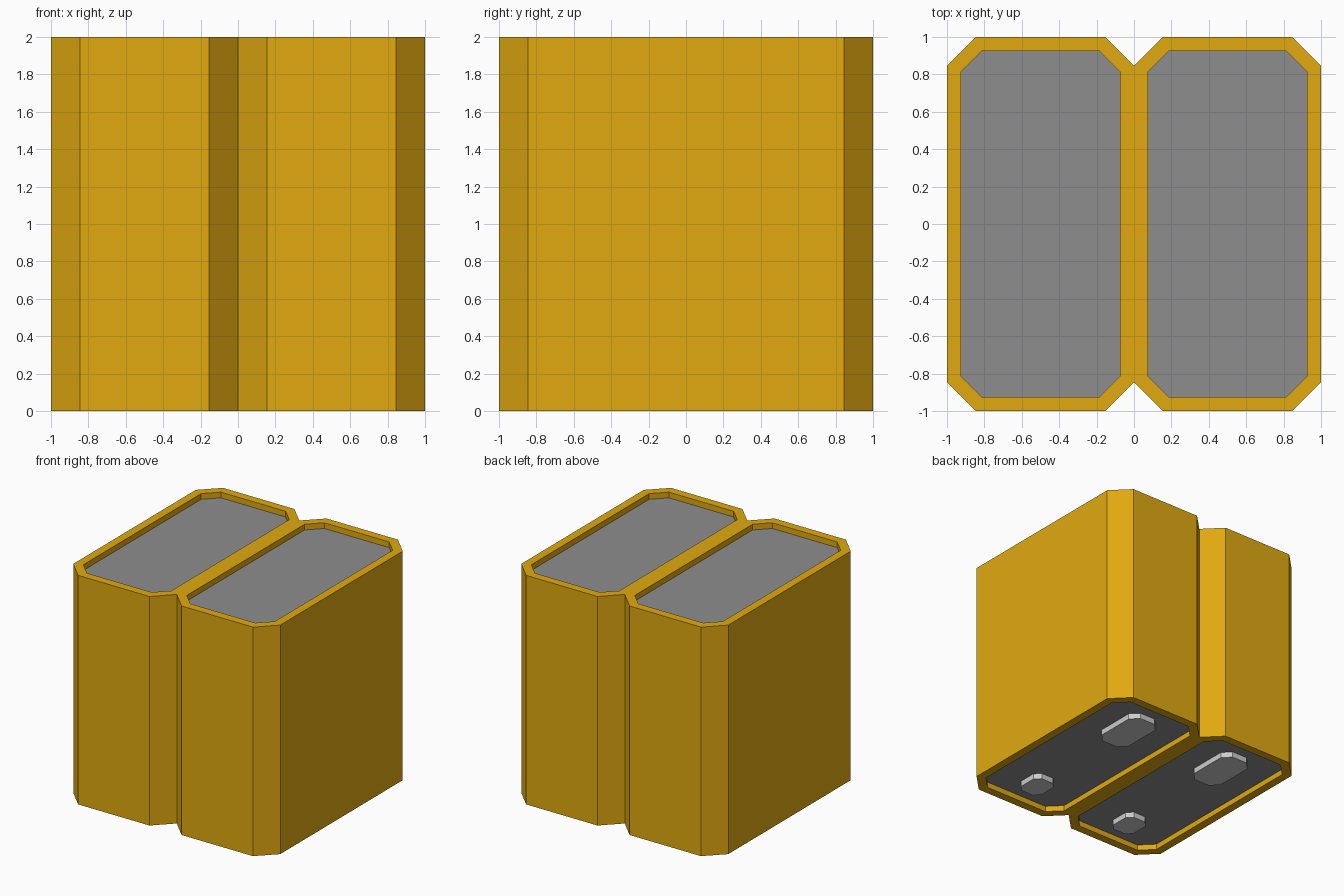
import bpy, bmesh

if "Cube" in bpy.data.objects:
    bpy.data.objects.remove(bpy.data.objects["Cube"])


def octagon(cx, cy, a, b, c):
    """Rectangle of half-size a, b with corners cut by c, counter-clockwise."""
    pts = [(a, -b + c), (a, b - c), (a - c, b), (-a + c, b),
           (-a, b - c), (-a, -b + c), (-a + c, -b), (a - c, -b)]
    return [(cx + x, cy + y) for x, y in pts]


def loft(name, rings, mat=None, caps=False, open_centre=False):
    """Skin a stack of (outline, z) rings, then mirror across x."""
    bm = bmesh.new()
    loops = [[bm.verts.new((x, y, z)) for x, y in pts] for pts, z in rings]
    for lo, hi in zip(loops, loops[1:]):
        for i in range(8):
            j = (i + 1) % 8
            quad = (lo[i], lo[j], hi[j], hi[i])
            # the two cells share a wall at x = 0, so leave it open there
            if open_centre and all(abs(v.co.x) < 1e-5 for v in quad):
                continue
            bm.faces.new(quad)
    if caps:
        bm.faces.new(loops[0][::-1])
        bm.faces.new(loops[-1])
    bmesh.ops.recalc_face_normals(bm, faces=bm.faces) if caps else None
    me = bpy.data.meshes.new(name)
    bm.to_mesh(me)
    bm.free()
    ob = bpy.data.objects.new(name, me)
    bpy.context.collection.objects.link(ob)
    if mat:
        me.materials.append(mat)
    mod = ob.modifiers.new("mirror", 'MIRROR')
    mod.use_clip = True
    return ob


def material(name, rgb):
    m = bpy.data.materials.new(name)
    m.diffuse_color = (*rgb, 1)
    m.use_nodes = True
    m.node_tree.nodes["Principled BSDF"].inputs["Base Color"].default_value = m.diffuse_color
    return m


yellow = material("yellow_plastic", (0.75, 0.4, 0.005))
grey = material("grey_metal", (0.27, 0.27, 0.27))

outer = octagon(0.5, 0, 0.5, 1.0, 0.155)
inner = octagon(0.5, 0, 0.425, 0.925, 0.112)
R = 0.05  # recess depth at both ends

# Casing: outer walls, rims and the short recess walls
loft("casing", [(inner, R), (inner, 0), (outer, 0),
                (outer, 2), (inner, 2), (inner, 2 - R)], yellow, open_centre=True)

# Cell cores filling the casing, recessed at top and bottom
loft("cell_core", [(inner, R), (inner, 2 - R)], grey, caps=True)

# Contacts under each cell
for name, y, a, b, c in (("large_contact", 0.525, 0.145, 0.245, 0.07),
                         ("small_contact", -0.655, 0.11, 0.13, 0.05)):
    pad = octagon(0.5, y, a, b, c)
    loft(name, [(pad, 0.0), (pad, R + 0.01)], caps=True)
